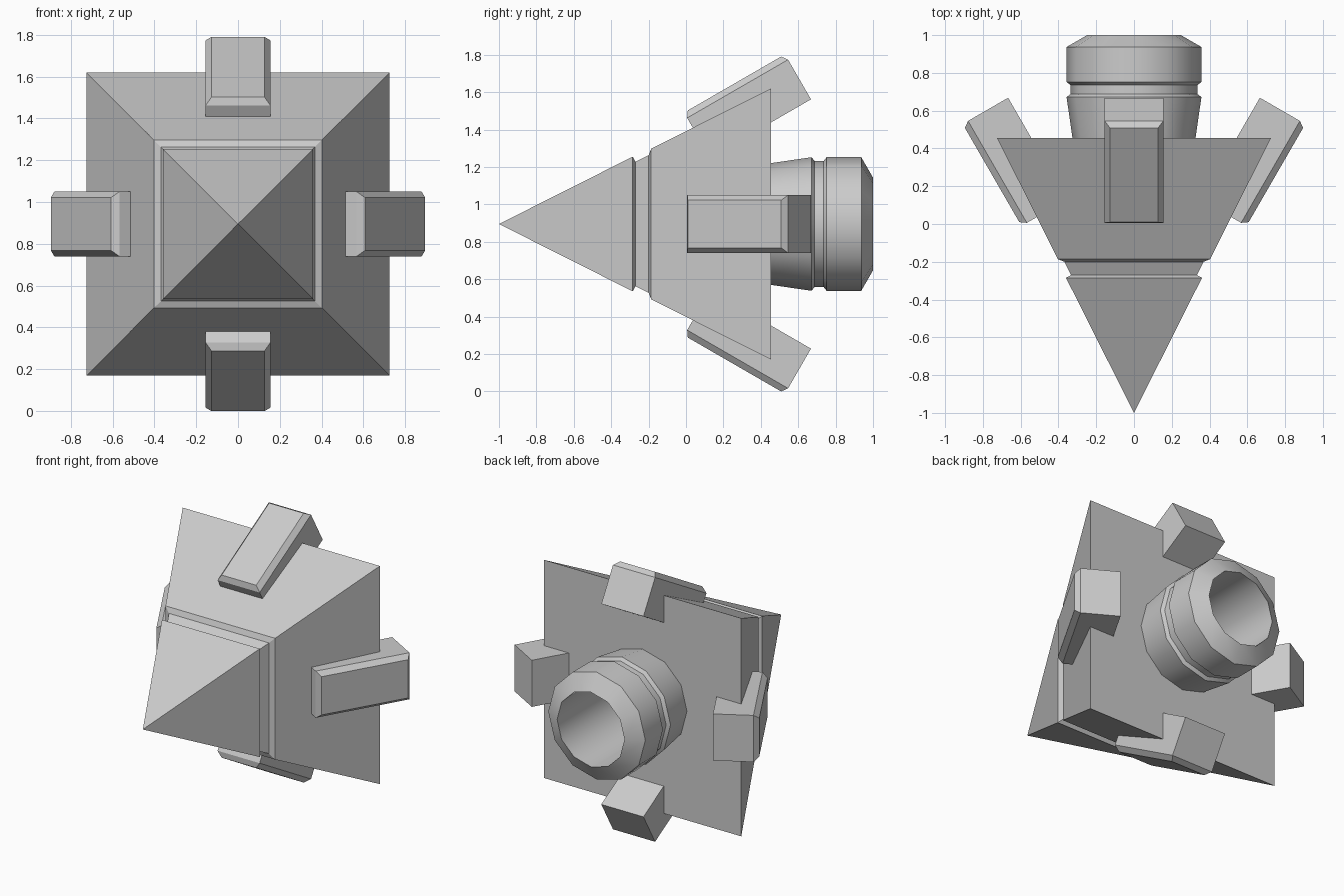
import bpy, bmesh
from math import sin, cos, pi, radians

if "Cube" in bpy.data.objects:
    bpy.data.objects.remove(bpy.data.objects["Cube"])

CZ = 0.895  # height of the long axis


def loft(name, rings, caps=True, smooth=False):
    """Skin a list of equal-length point rings into a mesh object."""
    bm = bmesh.new()
    loops = [[bm.verts.new(p) for p in ring] for ring in rings]
    n = len(rings[0])
    for a, b in zip(loops, loops[1:]):
        for i in range(n):
            j = (i + 1) % n
            bm.faces.new((a[i], a[j], b[j], b[i]))
    if caps:
        bm.faces.new(loops[0])
        bm.faces.new(loops[-1])
    bmesh.ops.remove_doubles(bm, verts=bm.verts, dist=1e-5)
    bmesh.ops.recalc_face_normals(bm, faces=bm.faces)
    mesh = bpy.data.meshes.new(name)
    bm.to_mesh(mesh)
    bm.free()
    ob = bpy.data.objects.new(name, mesh)
    bpy.context.collection.objects.link(ob)
    ob.location.z = CZ
    if smooth:
        bpy.ops.object.select_all(action='DESELECT')
        ob.select_set(True)
        bpy.context.view_layer.objects.active = ob
        bpy.ops.object.shade_smooth_by_angle(angle=radians(38))
    return ob


def square(y, h):
    return [(-h, y, -h), (h, y, -h), (h, y, h), (-h, y, h)]


def circle(y, r, n=12):
    return [(r * cos(2 * pi * i / n), y, r * sin(2 * pi * i / n)) for i in range(n)]


# Pyramid body with a groove around it
nose = loft("pyramid_body", [square(y, h) for y, h in (
    (-0.285, 0.36), (-0.27, 0.333), (-0.2, 0.368), (-0.186, 0.403), (0.455, 0.725))], caps=False)
bm = bmesh.new()
bm.from_mesh(nose.data)
bm.verts.ensure_lookup_table()
tip = bm.verts.new((0, -1, 0))
for e in [e for e in bm.edges if e.is_boundary]:
    if e.verts[0].co.y < 0:
        bm.faces.new((e.verts[0], e.verts[1], tip))
bmesh.ops.holes_fill(bm, edges=[e for e in bm.edges if e.is_boundary], sides=4)
bmesh.ops.recalc_face_normals(bm, faces=bm.faces)
bm.to_mesh(nose.data)
bm.free()

# Hollow round nozzle at the back
loft("nozzle", [circle(y, r) for y, r in (
    (0.45, 0.325), (0.672, 0.357), (0.688, 0.336), (0.735, 0.336), (0.752, 0.357),
    (0.937, 0.357), (1.0, 0.248), (0.45, 0.248))], caps=False, smooth=True)


# Four chamfered blocks, tilted with the body sides
def block_ring(u0, u1, w, n):
    t = radians(30)
    return [(x, u * cos(t) - n * sin(t), u * sin(t) + n * cos(t))
            for u, x in ((u0, -w), (u1, -w), (u1, w), (u0, w))]


for k, side in enumerate(("top", "right", "bottom", "left")):
    block = loft(side + "_block", [block_ring(0.289, 0.912, 0.155, 0.243),
                                   block_ring(0.289, 0.912, 0.155, 0.488),
                                   block_ring(0.312, 0.888, 0.127, 0.521)])
    block.rotation_euler.y = k * pi / 2
